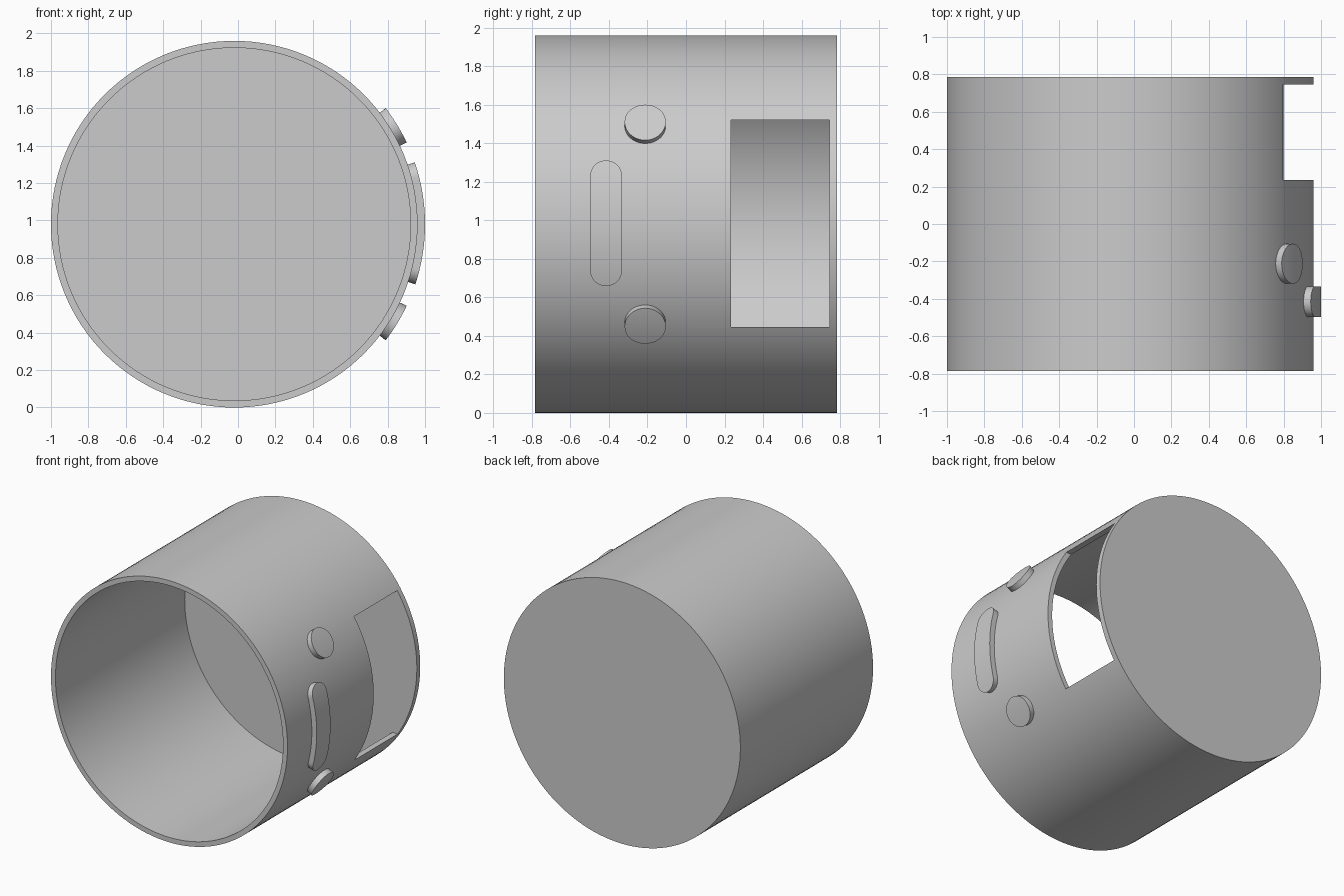
import bpy, bmesh
from math import cos, sin, pi, sqrt, radians

if "Cube" in bpy.data.objects:
    bpy.data.objects.remove(bpy.data.objects["Cube"], do_unlink=True)

CX, CZ = -0.02, 0.98          # axis of the drum, which runs along y
OUTER, INNER = 0.98, 0.943
FRONT, BACK, FLOOR = -0.785, 0.785, 0.745
SEGMENTS = 128

grey = bpy.data.materials.new("plain grey")
grey.use_nodes = True
grey.diffuse_color = (0.6, 0.6, 0.6, 1)
grey.node_tree.nodes["Principled BSDF"].inputs["Base Color"].default_value = (0.6, 0.6, 0.6, 1)


def around(radius, angle, y):
    return (CX + radius * cos(angle), y, CZ + radius * sin(angle))


def finish(name, bm):
    bmesh.ops.remove_doubles(bm, verts=bm.verts, dist=1e-5)
    bmesh.ops.recalc_face_normals(bm, faces=bm.faces)
    mesh = bpy.data.meshes.new(name)
    bm.to_mesh(mesh)
    bm.free()
    mesh.materials.append(grey)
    obj = bpy.data.objects.new(name, mesh)
    bpy.context.collection.objects.link(obj)
    return obj


def activate(obj):
    bpy.ops.object.select_all(action='DESELECT')
    obj.select_set(True)
    bpy.context.view_layer.objects.active = obj


def smooth(obj):
    activate(obj)
    bpy.ops.object.shade_smooth_by_angle(angle=radians(30))


def make_cup():
    """Hollow drum, open at the front and closed at the back."""
    bm = bmesh.new()
    profile = [(OUTER, BACK), (OUTER, FRONT), (INNER, FRONT), (INNER, FLOOR)]
    rings = [[bm.verts.new(around(r, 2 * pi * i / SEGMENTS, y)) for i in range(SEGMENTS)]
             for r, y in profile]
    for a, b in zip(rings, rings[1:]):
        for i in range(SEGMENTS):
            j = (i + 1) % SEGMENTS
            bm.faces.new((a[i], a[j], b[j], b[i]))
    bm.faces.new(rings[0])
    bm.faces.new(rings[-1])
    return finish("drum_body", bm)


def make_window_cutter():
    bm = bmesh.new()
    bmesh.ops.create_cube(bm, size=1)
    for v in bm.verts:
        v.co = (1.3 if v.co.x > 0 else 0.3,
                FLOOR if v.co.y > 0 else 0.235,
                1.52 if v.co.z > 0 else 0.447)
    return finish("window_cutter", bm)


def make_pad(name, angle, y, half_length, radius, steps=16):
    """Raised pad with round ends, wrapped onto the drum wall."""
    straight = half_length - radius
    stations = [(-straight - radius * cos(pi / 2 * i / steps),
                 radius * sin(pi / 2 * i / steps)) for i in range(steps + 1)]
    stations += [(straight * (2 * i / steps - 1), radius) for i in range(1, steps)]
    stations += [(-t, w) for t, w in reversed(stations[:steps + 1])]
    top, base = 1.02, 0.965
    bm = bmesh.new()
    rows = []
    for t, w in stations:
        a = angle + t / top
        rows.append([bm.verts.new(around(r, a, y + side * w))
                     for r, side in ((top, -1), (top, 1), (base, 1), (base, -1))])
    for a, b in zip(rows, rows[1:]):
        for i in range(4):
            j = (i + 1) % 4
            bm.faces.new((a[i], a[j], b[j], b[i]))
    bm.faces.new(rows[0])
    bm.faces.new(rows[-1])
    bmesh.ops.remove_doubles(bm, verts=bm.verts, dist=1e-5)
    bmesh.ops.dissolve_degenerate(bm, edges=bm.edges, dist=1e-5)
    smooth(finish(name, bm))


# Drum with the side window cut through its wall
body = make_cup()
cutter = make_window_cutter()
cut = body.modifiers.new("window", 'BOOLEAN')
cut.operation, cut.solver, cut.object = 'DIFFERENCE', 'EXACT', cutter
activate(body)
bpy.ops.object.modifier_apply(modifier=cut.name)
bpy.data.objects.remove(cutter, do_unlink=True)
smooth(body)

# Raised controls on the left wall
make_pad("slot_pad", 0.005, -0.415, 0.332, 0.082)
for label, sign in (("upper", 1), ("lower", -1)):
    make_pad(label + "_button", sign * radians(31.4), -0.212, 0.108, 0.1065)
